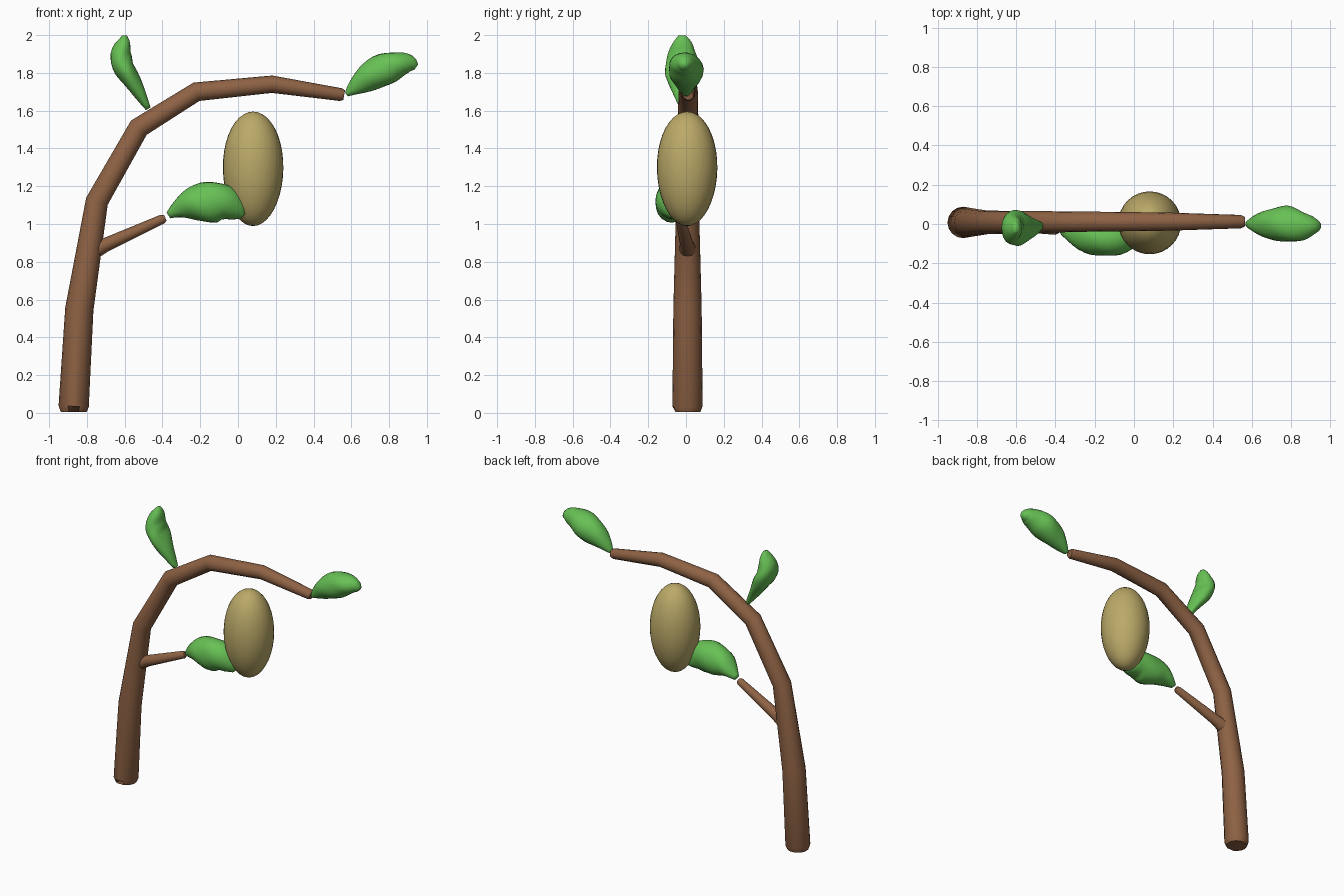
import bpy, bmesh, math
from mathutils import Vector

cube = bpy.data.objects.get("Cube")
if cube:
    bpy.data.objects.remove(cube)


def material(name, r, g, b):
    m = bpy.data.materials.new(name)
    m.use_nodes = True
    m.diffuse_color = (r, g, b, 1)
    m.node_tree.nodes["Principled BSDF"].inputs["Base Color"].default_value = (r, g, b, 1)
    return m


bark = material("bark brown", 0.27, 0.122, 0.058)
leaf_green = material("leaf green", 0.135, 0.53, 0.09)
shell = material("pod tan", 0.50, 0.40, 0.14)


def finish(name, bm, mat, angle):
    bmesh.ops.recalc_face_normals(bm, faces=bm.faces)
    mesh = bpy.data.meshes.new(name)
    bm.to_mesh(mesh)
    bm.free()
    mesh.materials.append(mat)
    obj = bpy.data.objects.new(name, mesh)
    bpy.context.collection.objects.link(obj)
    bpy.ops.object.select_all(action='DESELECT')
    obj.select_set(True)
    bpy.context.view_layer.objects.active = obj
    bpy.ops.object.shade_smooth_by_angle(angle=math.radians(angle))
    return obj


def resample(stations, steps):
    """Smooth interpolation through the stations."""
    pts = [Vector(s) for s in stations]
    ext = [pts[0]] + pts + [pts[-1]]
    out = []
    for a, b, c, d in zip(ext, ext[1:], ext[2:], ext[3:]):
        for k in range(steps):
            t = k / steps
            out.append(0.5 * (2*b + (c - a)*t + (2*a - 5*b + 4*c - d)*t*t
                              + (3*b - a - 3*c + d)*t**3))
    return out + [pts[-1]]


def loft(stations, sides, steps=1, wobble=0.0):
    """Elliptic tube; a station is x, y, z, in-plane radius, sideways radius."""
    bm = bmesh.new()
    st = resample(stations, steps)
    rings = []
    for i, s in enumerate(st):
        before, after = st[max(i - 1, 0)], st[min(i + 1, len(st) - 1)]
        tangent = Vector(after[:3]) - Vector(before[:3])
        tangent.y = 0
        side = Vector((0, 1, 0))
        normal = tangent.normalized().cross(side)
        ring = []
        for k in range(sides):
            a = math.tau * k / sides
            f = 1 + wobble * math.sin(3 * a + i)
            ring.append(bm.verts.new(Vector(s[:3]) + normal * (math.cos(a) * s[3] * f)
                                     + side * (math.sin(a) * s[4] * f)))
        rings.append(ring)
    for r, q in zip(rings, rings[1:]):
        for k in range(sides):
            n = (k + 1) % sides
            bm.faces.new((r[k], r[n], q[n], q[k]))
    bm.faces.new(rings[0])
    bm.faces.new(rings[-1])
    return bm


# Main stem, arching over to the left
stem = [(-.87, .008, .005, .068), (-.87, .008, .035, .08), (-.84, .008, .55, .075),
        (-.747, .008, 1.12, .06), (-.525, .01, 1.51, .056), (-.22, .012, 1.70, .051),
        (.18, .012, 1.74, .046), (.545, .012, 1.685, .034), (.562, .012, 1.682, .026)]
bm = loft([s + (s[3],) for s in stem], 16)
for v in bm.verts:  # chipped notch at the foot
    if v.co.z < .02 and v.co.y < -.058:
        v.co.z += .05
finish("stem", bm, bark, 50)

# Short side twig
twig = [(-.77, .01, .86, .05), (-.70, .005, .89, .037), (-.40, -.03, 1.026, .025),
        (-.385, -.03, 1.033, .017)]
finish("side_twig", loft([s + (s[3],) for s in twig], 12), bark, 50)

# Leaves, plump with tapered ends
leaves = {
    "end_leaf": [(.575, 0, 1.685, .012, .015), (.615, 0, 1.72, .04, .042),
                 (.69, 0, 1.775, .075, .075), (.78, 0, 1.82, .085, .092),
                 (.86, -.01, 1.845, .065, .072), (.915, -.01, 1.845, .045, .045),
                 (.943, -.01, 1.83, .018, .018)],
    "upper_leaf": [(-.475, -.01, 1.61, .014, .02), (-.52, -.02, 1.69, .033, .05),
                   (-.575, -.02, 1.78, .05, .085), (-.61, -.02, 1.84, .056, .09),
                   (-.62, -.02, 1.90, .055, .075), (-.605, -.02, 1.96, .036, .05),
                   (-.60, -.02, 1.998, .012, .02)],
    "twig_leaf": [(-.368, -.035, 1.045, .018, .02), (-.32, -.045, 1.075, .045, .055),
                  (-.25, -.06, 1.105, .085, .085), (-.16, -.07, 1.115, .107, .094),
                  (-.07, -.07, 1.11, .097, .085), (-.005, -.06, 1.07, .06, .06),
                  (.025, -.06, 1.04, .022, .025)],
}
for name, stations in leaves.items():
    finish(name, loft(stations, 20, 3, 0.03), leaf_green, 70)

# Hanging oval pod
bm = bmesh.new()
bmesh.ops.create_uvsphere(bm, u_segments=32, v_segments=20, radius=1)
for v in bm.verts:
    taper = 1 + 0.03 * v.co.z
    v.co = (.08 + .16 * taper * v.co.x, .006 + .16 * taper * v.co.y, 1.292 + .303 * v.co.z)
finish("pod", bm, shell, 60)
